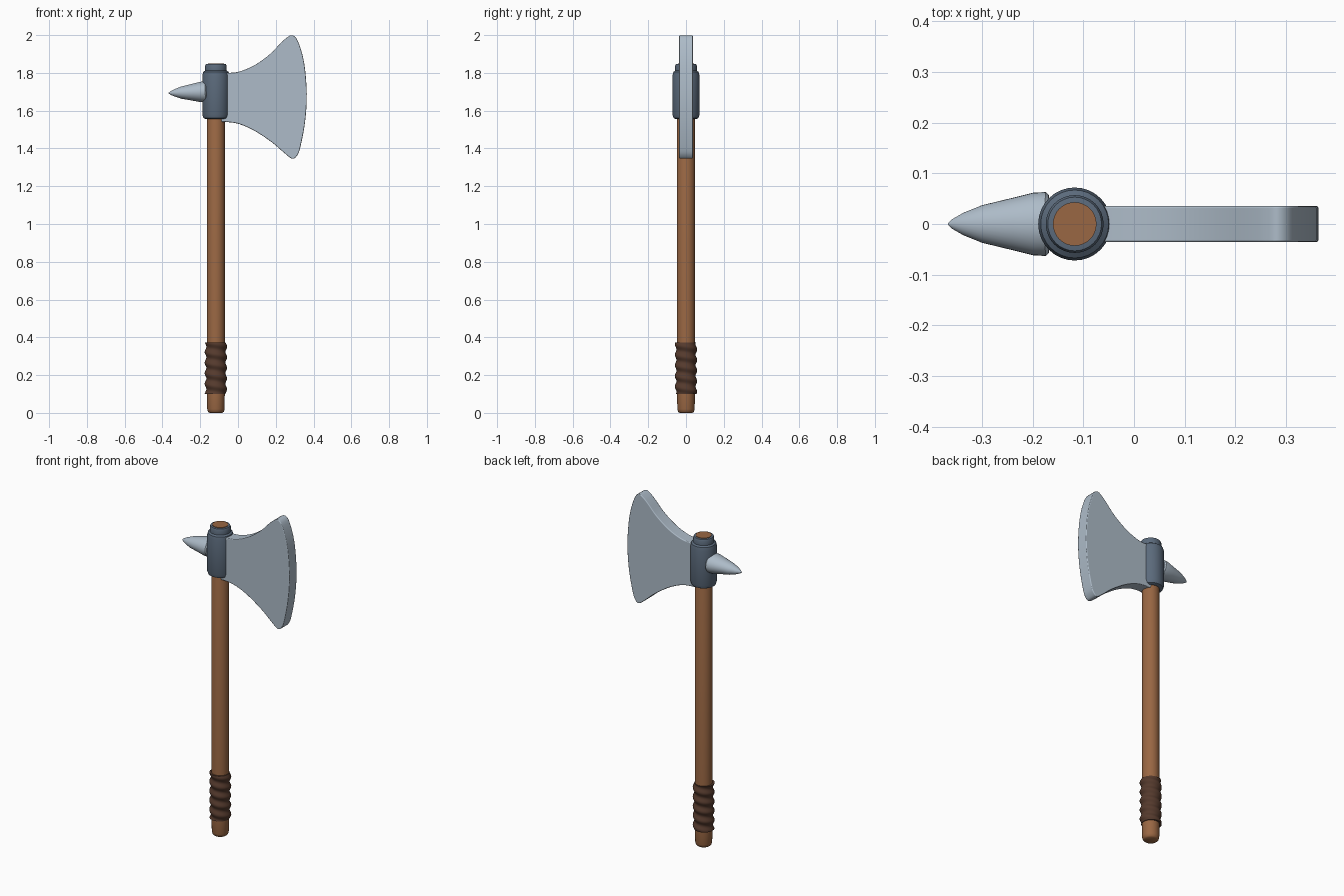
import bpy, bmesh, math
from mathutils import Vector

cube = bpy.data.objects.get("Cube")
if cube:
    bpy.data.objects.remove(cube, do_unlink=True)

AXIS = -0.117  # shaft centre line in x


def material(name, rgb):
    m = bpy.data.materials.new(name)
    m.use_nodes = True
    m.diffuse_color = (*rgb, 1)
    m.node_tree.nodes["Principled BSDF"].inputs["Base Color"].default_value = (*rgb, 1)
    return m


wood = material("brown wood", (0.32, 0.135, 0.056))
leather = material("dark leather", (0.09, 0.042, 0.026))
steel = material("pale steel", (0.42, 0.50, 0.58))
iron = material("dark iron", (0.105, 0.145, 0.20))


def finish(bm, name, mat, angle=40):
    bmesh.ops.recalc_face_normals(bm, faces=bm.faces)
    mesh = bpy.data.meshes.new(name)
    bm.to_mesh(mesh)
    bm.free()
    obj = bpy.data.objects.new(name, mesh)
    bpy.context.collection.objects.link(obj)
    mesh.materials.append(mat)
    bpy.ops.object.select_all(action='DESELECT')
    obj.select_set(True)
    bpy.context.view_layer.objects.active = obj
    bpy.ops.object.shade_smooth_by_angle(angle=math.radians(angle))
    return obj


def lathe(name, profile, mat, sides=32, ripple=None):
    """Capped tube through (radius, height) rings; ripple(angle, height) adds to the radius."""
    bm = bmesh.new()
    rings = []
    for r, h in profile:
        ring = []
        for i in range(sides):
            a = math.tau * i / sides
            rr = r + (ripple(a, h) if ripple else 0)
            ring.append(bm.verts.new((rr * math.cos(a), rr * math.sin(a), h)))
        rings.append(ring)
    for low, high in zip(rings, rings[1:]):
        for i in range(sides):
            j = (i + 1) % sides
            bm.faces.new((low[i], low[j], high[j], high[i]))
    bm.faces.new(rings[0])
    bm.faces.new(rings[-1])
    obj = finish(bm, name, mat)
    obj.location.x = AXIS
    return obj


# Wooden shaft with rounded butt
lathe("shaft", [(0.034, 0), (0.042, 0.006), (0.046, 0.02), (0.047, 0.1),
                (0.047, 1.80), (0.043, 1.81), (0.043, 1.851)], wood)

# Leather grip with a spiral wrap
START, END, STEPS = 0.10, 0.372, 60
heights = [START + (END - START) * i / STEPS for i in range(STEPS + 1)]
lathe("grip", [(0.055, h) for h in heights], leather,
      ripple=lambda a, h: 0.0045 * math.sin(a + math.tau * h / 0.056))

# Iron socket with collar around the shaft top
lathe("socket", [(0.056, 1.556), (0.066, 1.561), (0.072, 1.58), (0.072, 1.785),
                 (0.067, 1.805), (0.057, 1.812), (0.057, 1.838),
                 (0.053, 1.846), (0.042, 1.848)], iron)

# Back spike: lathed cone laid towards -x, slightly flattened in height
spike = lathe("back_spike", [(0.057, 0), (0.063, 0.006), (0.062, 0.03), (0.052, 0.07),
                             (0.037, 0.132), (0.022, 0.169), (0.010, 0.19), (0.002, 0.199)], steel)
spike.rotation_euler = (0, math.radians(-92), 0)
spike.scale.x = 0.87
spike.location = (-0.168, 0, 1.70)

# Flared blade: smooth curve through outline points, then thickened
outline = [Vector(p) for p in (
    (-0.10, 1.80), (-0.05, 1.80), (0.01, 1.808), (0.09, 1.842), (0.17, 1.90), (0.225, 1.957),
    (0.258, 1.986), (0.287, 1.999), (0.317, 1.968), (0.35, 1.855), (0.364, 1.69), (0.355, 1.54),
    (0.33, 1.407), (0.312, 1.361), (0.286, 1.346), (0.243, 1.378), (0.18, 1.432), (0.09, 1.492),
    (0.01, 1.528), (-0.05, 1.539), (-0.10, 1.54))]


def smooth_path(points, steps=4):
    path = []
    for i in range(len(points) - 1):
        a, b, c, d = (points[min(max(i + k, 0), len(points) - 1)] for k in (-1, 0, 1, 2))
        for s in range(steps):
            t = s / steps
            path.append(0.5 * (2 * b + (c - a) * t + (2 * a - 5 * b + 4 * c - d) * t ** 2
                               + (3 * b - a - 3 * c + d) * t ** 3))
    return path + [points[-1]]


HALF = 0.036
bm = bmesh.new()
face = bm.faces.new([bm.verts.new((p.x, -HALF, p.y)) for p in smooth_path(outline)])
side = bmesh.ops.extrude_face_region(bm, geom=[face], use_keep_orig=True)
moved = [v for v in side["geom"] if isinstance(v, bmesh.types.BMVert)]
bmesh.ops.translate(bm, verts=moved, vec=(0, 2 * HALF, 0))
blade = finish(bm, "blade", steel)
bevel = blade.modifiers.new("soft edges", 'BEVEL')
bevel.width = 0.005
bevel.segments = 2
bevel.limit_method = 'ANGLE'
bevel.angle_limit = math.radians(50)
bevel.harden_normals = True
